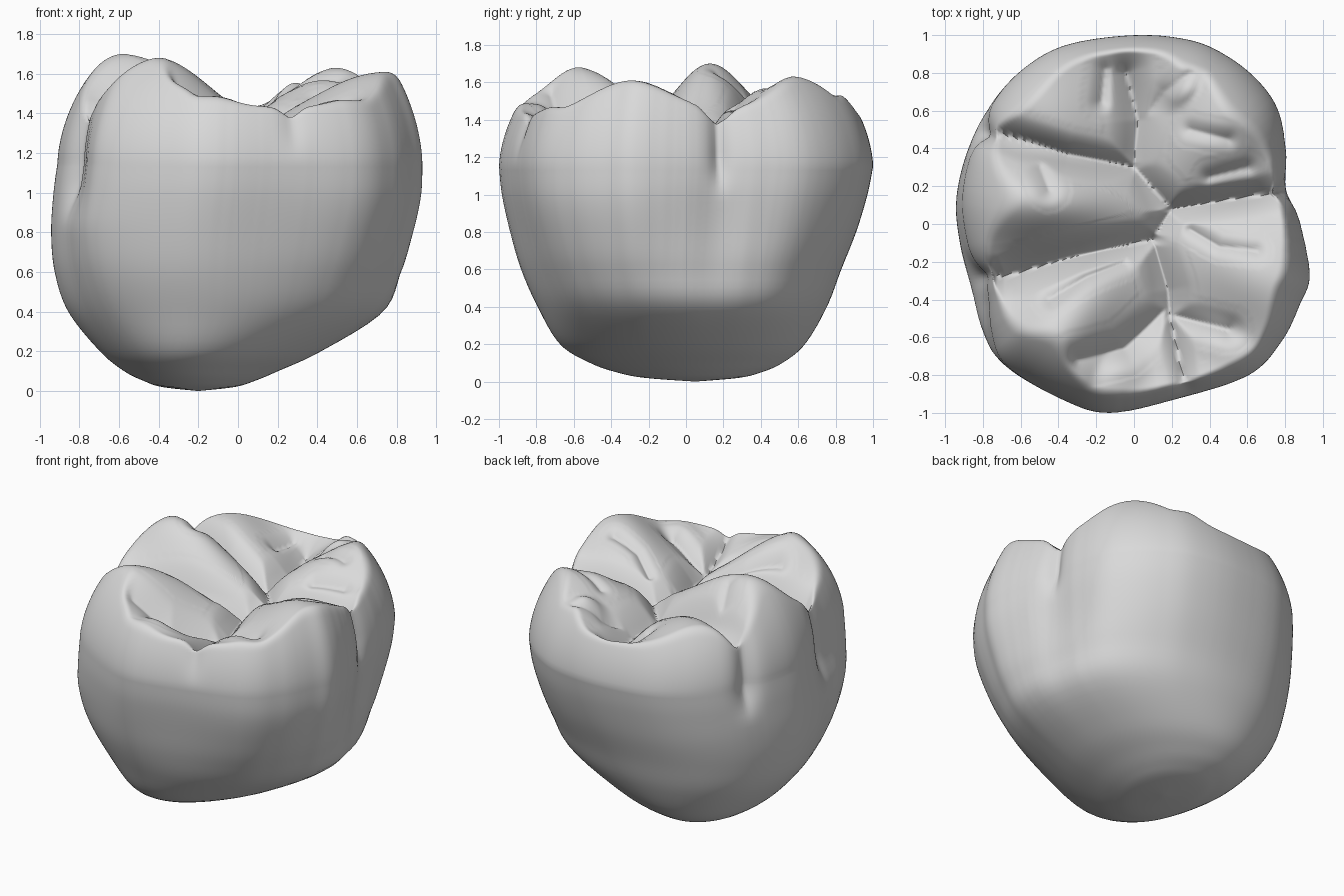
import bpy, bmesh, math
from mathutils import Vector

cube = bpy.data.objects.get("Cube")
if cube:
    bpy.data.objects.remove(cube, do_unlink=True)

SEGMENTS, WALL_RINGS, TOP_RINGS = 288, 44, 96

# Widest outline of the crown, counter-clockwise
OUTLINE = [(.93, -.27), (.88, 0), (.81, .2), (.8, .4), (.76, .6), (.66, .75),
           (.5, .88), (.3, .97), (0, 1), (-.37, .95), (-.6, .83), (-.77, .65),
           (-.88, .42), (-.94, .15), (-.92, -.1), (-.86, -.35), (-.8, -.6),
           (-.7, -.76), (-.4, -.93), (-.15, -1), (.2, -.93), (.6, -.8),
           (.78, -.62), (.88, -.42)]

# Wall levels: z, x min, x max, y min, y max
LEVELS = [(0, -.2, -.2, .05, .05), (.02, -.38, -.02, -.22, .28),
          (.05, -.47, .08, -.37, .4), (.1, -.57, .2, -.51, .51),
          (.2, -.69, .42, -.67, .63), (.4, -.85, .75, -.79, .75),
          (.6, -.92, .85, -.88, .83), (.8, -.94, .9, -.94, .91),
          (1, -.93, .935, -.985, .97), (1.15, -.91, .94, -1, 1)]

# Cusps and rim swellings: x, y, height, spread across, reach inward
CUSPS = [(-.45, -.65, 1.69, .3, .62), (-.58, .13, 1.7, .27, .58),
         (-.52, .63, 1.55, .33, .55), (.56, .65, 1.64, .33, .6),
         (.76, -.3, 1.61, .34, .6), (-.12, -.78, 1.49, .22, .2),
         (.28, .74, 1.57, .16, .22), (.5, -.64, 1.47, .2, .25)]
CENTRE = Vector((.1, .08))

# Fissures: depth, half width, path
FISSURES = [
    (.10, .16, [(0, .3), (.2, .08), (.1, -.08), (.18, -.35), (.19, -.48)]),
    (.12, .15, [(0, .3), (-.35, .37), (-.75, .5), (-.92, .56)]),
    (.14, .16, [(.1, -.08), (-.3, -.17), (-.72, -.29), (-.95, -.28)]),
    (.13, .14, [(.2, .08), (.5, .13), (.9, .19)]),
    (.10, .18, [(0, .3), (.02, .55), (-.04, .8)]),
    (.09, .12, [(.19, -.48), (.27, -.85)]),
    (.08, .13, [(.19, -.48), (.5, -.56)]),
    (.05, .1, [(-.45, -.4), (-.25, -.28), (-.05, -.2)]),
    (.08, .16, [(-.3, -.72), (-.05, -.66), (.17, -.45)]),
    (.04, .09, [(.3, -.03), (.45, -.12), (.65, -.14)]),
    (.05, .12, [(.02, .5), (.16, .7), (.3, .8)]),
    (.04, .1, [(.3, .5), (.5, .45)]),
    (.04, .1, [(.4, .25), (.6, .3)]),
    (.05, .11, [(-.15, .82), (-.17, .65)]),
    (.04, .12, [(-.5, .3), (-.45, .18)]),
]

# Notches running down the wall: direction, depth, half width, lower end
NOTCHES = [((.8, .18), .07, .05, 1.02), ((-.86, -.3), .05, .08, .88),
           ((-.82, -.44), .05, .22, .85),
           ((-.85, .52), .07, .07, .95), ((.27, -.85), .03, .06, 1.2)]


def smoothstep(value, low, high):
    t = min(1, max(0, (value - low) / (high - low)))
    return t * t * (3 - 2 * t)


def spline(a, b, c, d, t):
    return b + .5 * t * (c - a + t * (2 * a - 5 * b + 4 * c - d + t * (3 * (b - c) + d - a)))


def sample_outline():
    """Evenly spaced angles around a smooth closed outline."""
    n, dense = len(OUTLINE), []
    pts = [Vector(p) for p in OUTLINE]
    for i in range(n):
        quad = [pts[(i + k) % n] for k in (-1, 0, 1, 2)]
        dense += [spline(*quad, k / 60) for k in range(60)]
    polar = sorted((math.atan2(p.y, p.x), p) for p in dense)
    result, j = [], 0
    for i in range(SEGMENTS):
        angle = -math.pi + math.tau * i / SEGMENTS
        while j < len(polar) - 1 and polar[j][0] < angle:
            j += 1
        result.append(Vector((math.cos(angle), math.sin(angle))) * polar[j][1].length)
    return result


def wall_level(t):
    """Smooth interpolation through the level table, t from 0 to 1."""
    last = len(LEVELS) - 1
    f = t * last
    i = min(int(f), last - 1)
    rows = [LEVELS[min(last, max(0, i + k))] for k in (-1, 0, 1, 2)]
    return [spline(*column, f - i) for column in zip(*rows)]


def wall_point(o, t):
    """Oval low down, growing into the lobed outline; fuller at the back right corner."""
    z, x0, x1, y0, y1 = wall_level(t)
    oval = o.normalized()
    oval *= 1 - .14 * oval.x * oval.y * (oval.y - oval.x)
    d = oval.lerp(Vector((o.x / .94, o.y)), smoothstep(z, 0, 1))
    return Vector(((x0 + x1 + d.x * (x1 - x0)) / 2, (y0 + y1 + d.y * (y1 - y0)) / 2, z))


def path_distance(p, path):
    best = 9
    for a, b in zip(path, path[1:]):
        a, b = Vector(a), Vector(b)
        ab = b - a
        t = min(1, max(0, (p - a).dot(ab) / ab.length_squared))
        best = min(best, (p - a - ab * t).length)
    return best


def smooth_min(a, b, k):
    h = max(0, k - abs(a - b)) / k
    return min(a, b) - h * h * k / 4


def top_height(p, s):
    """Chewing surface: cusps, rim and fissures, bounded by the rounded shoulder."""
    base = 1.27 + .18 * s ** 3
    rise = 0
    for x, y, height, spread, inward in CUSPS:
        tip = Vector((x, y))
        axis = (CENTRE - tip).normalized()
        off = p - tip
        along, across = off.dot(axis), off.x * axis.y - off.y * axis.x
        reach = inward if along > 0 else .5
        shape = math.exp(-(along / reach) ** 2 - (across / spread) ** 2)
        rise = -smooth_min(-rise, -(height - base) * shape, .04)
    cut = 0
    for depth, width, path in FISSURES:
        d = path_distance(p, path)
        if d < width:
            cut = -smooth_min(-cut, -depth * (1 - d / width) ** 2, .01)
    right = max(0, Vector((.97, -.25)).dot(p.normalized())) ** 6 if s else 0
    shoulder = 1.15 + (.72 + .1 * right) * max(0, 1 - s ** 3) ** .6
    fade = smoothstep(1 - s, 0, .08)
    return smooth_min(base + rise - cut * fade, shoulder, .05 * fade + .0001)


def notch(p, s):
    """Pull the wall inward along the side grooves."""
    flat = Vector((p.x, p.y))
    pull = 0
    for direction, depth, width, low in NOTCHES:
        d = Vector(direction).normalized()
        if flat.dot(d) > 0:
            across = abs(flat.x * d.y - flat.y * d.x)
            pull += depth * math.exp(-(across / width) ** 1.5) * smoothstep(p.z, low - .05, low + .2)
    pull *= s ** 4
    return Vector((p.x * (1 - pull), p.y * (1 - pull), p.z))


# Crown: wall rings from the base up, then top rings inward
outline = sample_outline()
bm = bmesh.new()
rings = []
for r in range(1, WALL_RINGS + 1):
    rings.append([bm.verts.new(notch(wall_point(o, r / WALL_RINGS), 1)) for o in outline])
for r in range(1, TOP_RINGS):
    s = 1 - (r / TOP_RINGS) ** 1.4
    ring = []
    for o in outline:
        edge = wall_point(o, 1)
        p = Vector((edge.x, edge.y)) * s
        ring.append(bm.verts.new(notch(Vector((p.x, p.y, top_height(p, s))), s)))
    rings.append(ring)
for low, high in zip(rings, rings[1:]):
    for i in range(SEGMENTS):
        j = (i + 1) % SEGMENTS
        bm.faces.new((low[i], low[j], high[j], high[i]))

# Close the base and the middle of the top
bottom = bm.verts.new(wall_point(outline[0], 0))
middle = bm.verts.new((0, 0, top_height(Vector((0, 0)), 0)))
for i in range(SEGMENTS):
    j = (i + 1) % SEGMENTS
    bm.faces.new((bottom, rings[0][j], rings[0][i]))
    bm.faces.new((middle, rings[-1][i], rings[-1][j]))
bmesh.ops.recalc_face_normals(bm, faces=bm.faces)

mesh = bpy.data.meshes.new("molar_crown")
bm.to_mesh(mesh)
bm.free()
crown = bpy.data.objects.new("molar_crown", mesh)
bpy.context.collection.objects.link(crown)

# Plain enamel colour
enamel = bpy.data.materials.new("enamel_grey")
enamel.use_nodes = True
enamel.diffuse_color = (.7, .7, .7, 1)
enamel.node_tree.nodes["Principled BSDF"].inputs["Base Color"].default_value = (.7, .7, .7, 1)
mesh.materials.append(enamel)

bpy.context.view_layer.objects.active = crown
crown.select_set(True)
bpy.ops.object.shade_smooth_by_angle(angle=math.radians(80))
